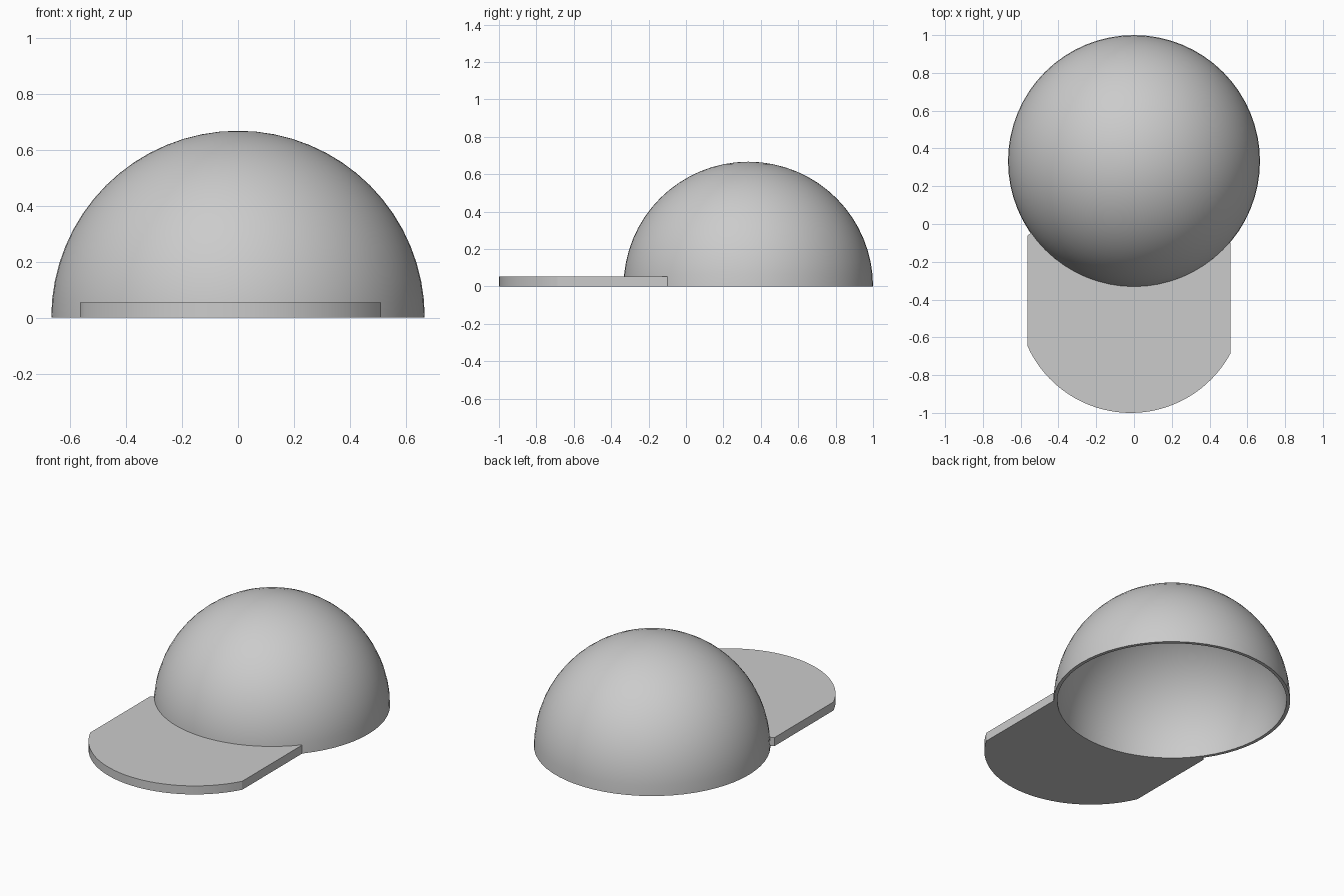
import bpy, bmesh
from math import sin, cos, pi, atan2, radians

cube = bpy.data.objects.get("Cube")
if cube:
    bpy.data.objects.remove(cube, do_unlink=True)

R, WALL, BRIM_H = 0.667, 0.02, 0.053
CY = 1 - R                      # crown centre on y
SEGS, RINGS = 64, 16

grey = bpy.data.materials.new("plain grey")
grey.use_nodes = True
colour = (0.6, 0.6, 0.6, 1)
grey.diffuse_color = colour
grey.node_tree.nodes["Principled BSDF"].inputs["Base Color"].default_value = colour


def finish(name, bm):
    bmesh.ops.recalc_face_normals(bm, faces=bm.faces)
    mesh = bpy.data.meshes.new(name)
    bm.to_mesh(mesh)
    bm.free()
    mesh.materials.append(grey)
    obj = bpy.data.objects.new(name, mesh)
    bpy.context.collection.objects.link(obj)
    bpy.ops.object.select_all(action='DESELECT')
    obj.select_set(True)
    bpy.context.view_layer.objects.active = obj
    bpy.ops.object.shade_smooth_by_angle(angle=radians(30))
    return obj


def arc(cx, cy, r, a0, a1, n):
    return [(cx + r * cos(a0 + (a1 - a0) * i / n),
             cy + r * sin(a0 + (a1 - a0) * i / n)) for i in range(n + 1)]


# Crown: hollow half dome, spun from an outer and inner quarter arc
bm = bmesh.new()
outer = arc(0, 0, R, pi / 2, 0, RINGS)
inner = arc(0, 0, R - WALL, 0, pi / 2, RINGS)
verts = [bm.verts.new((x, CY, z)) for x, z in outer + inner]
edges = [bm.edges.new(pair) for pair in zip(verts, verts[1:])]
bmesh.ops.spin(bm, geom=verts + edges, cent=(0, CY, 0), axis=(0, 0, 1),
               angle=2 * pi, steps=SEGS, use_merge=True)
bmesh.ops.remove_doubles(bm, verts=bm.verts, dist=1e-5)
finish("crown", bm)

# Brim: flat plate with a rounded front, its back edge following the crown
LEFT_X, RIGHT_X = 0.51, -0.565
front_r, front_x = 0.6, -0.017
front_y = front_r - 1


def front_angle(x):
    return atan2(-(front_r ** 2 - (x - front_x) ** 2) ** 0.5, x - front_x)


outline = arc(front_x, front_y, front_r, front_angle(RIGHT_X), front_angle(LEFT_X), 32)
outline += [(LEFT_X, -0.1)]
outline += arc(0, CY, R - WALL + 0.001, atan2(-0.1 - CY, 0.49),
               atan2(-0.037 - CY, -0.53), 32)
outline += [(RIGHT_X, -0.062)]

bm = bmesh.new()
plate = bm.faces.new([bm.verts.new((x, y, 0)) for x, y in outline])
top = bmesh.ops.extrude_face_region(bm, geom=[plate], use_keep_orig=True)["geom"]
bmesh.ops.translate(bm, vec=(0, 0, BRIM_H),
                    verts=[g for g in top if isinstance(g, bmesh.types.BMVert)])
finish("brim", bm)
